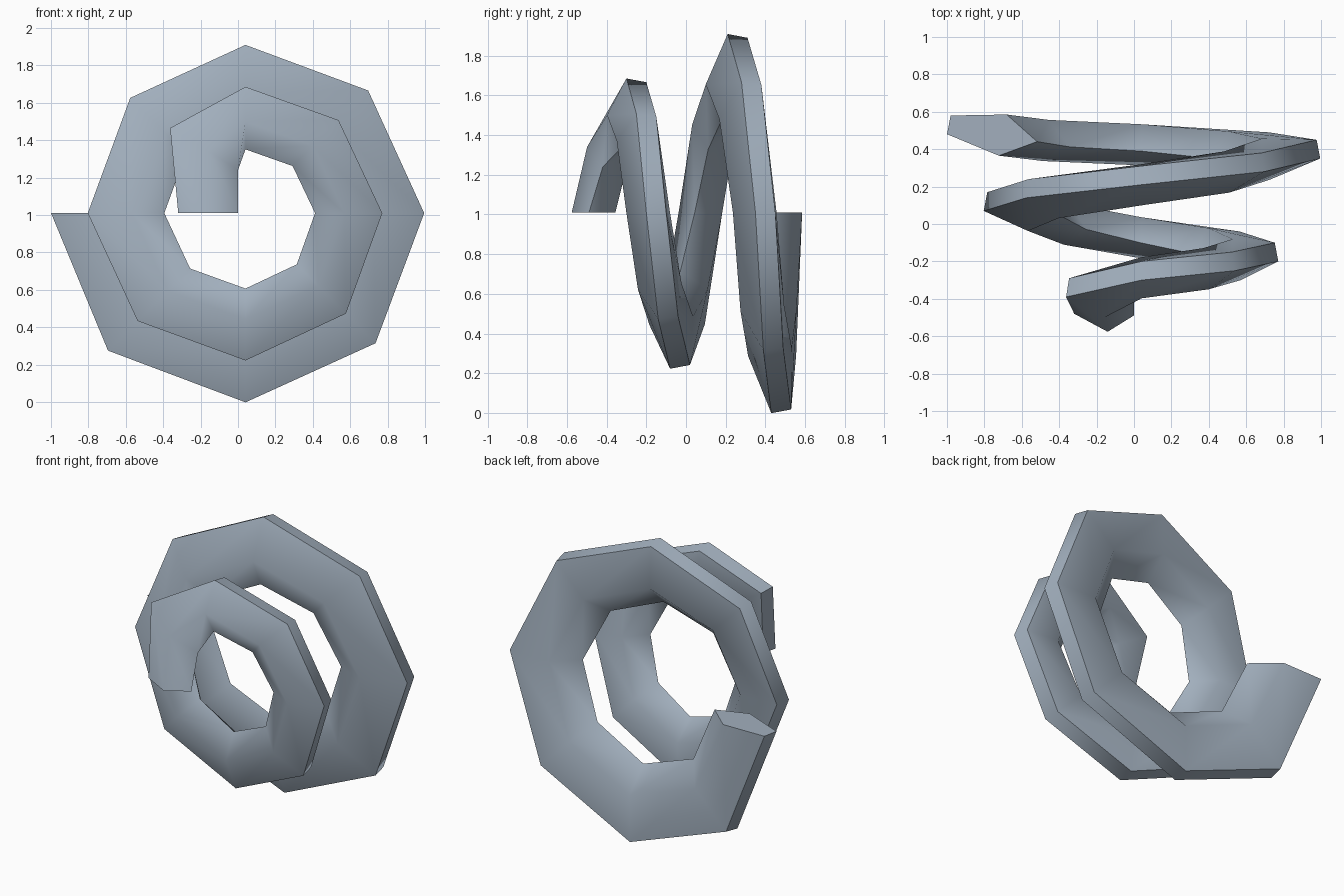
import bpy, bmesh, math

cube = bpy.data.objects.get("Cube")
if cube:
    bpy.data.objects.remove(cube, do_unlink=True)

CX, CZ = 0.04, 1.01          # spiral axis runs along y
STEPS = 16                   # eight steps per turn, two turns
TILT = 0.19                  # lean of the section toward the front
# depth of the outer rim at every second step
DEPTH = [-0.43, -0.25, -0.15, -0.03, 0.12, 0.26, 0.40, 0.48, 0.53]


def rim_depth(k):
    i = k // 2
    return DEPTH[i] if k % 2 == 0 else (DEPTH[i] + DEPTH[i + 1]) / 2


def spine(k):
    """Outer, middle and inner points (x, z) of the section at a step."""
    if k == 0:               # straight tucked-in tip
        return [(-0.31, CZ), (-0.12, CZ), (0.0, CZ)]
    if k == 1:
        return [(-0.355, 1.46), (-0.137, 1.33), (0.0, 1.24)]
    a = math.pi - k * math.pi / 4
    radii = (min(0.61 + 0.028 * k, 1.03), 0.43 + 0.0195 * k, 0.31 + 0.0155 * k)
    return [(CX + r * math.cos(a), CZ + r * math.sin(a)) for r in radii]


def section(k):
    """Five-sided section: flat outer rim, wide middle, pointed inside."""
    outer, middle, inner = spine(k)
    dx, dz = outer[0] - inner[0], outer[1] - inner[1]
    length = math.hypot(dx, dz)
    dx, dz = dx / length, dz / length
    points = []
    for base, w in ((outer, -0.05), (outer, 0.05), (middle, 0.11),
                    (inner, 0.0), (middle, -0.11)):
        drop = math.dist(base, outer)
        points.append((base[0] - dx * w * TILT,
                       rim_depth(k) - drop * TILT + w,
                       base[1] - dz * w * TILT))
    return points


# Loft the sections into a closed coil
bm = bmesh.new()
rings = [[bm.verts.new(p) for p in section(k)] for k in range(STEPS + 1)]
for a, b in zip(rings, rings[1:]):
    for i in range(5):
        j = (i + 1) % 5
        bm.faces.new((a[i], a[j], b[j], b[i]))
bm.faces.new(rings[0])
bm.faces.new(rings[-1])
bmesh.ops.recalc_face_normals(bm, faces=bm.faces[:])

mesh = bpy.data.meshes.new("spiral_horn")
bm.to_mesh(mesh)
bm.free()
horn = bpy.data.objects.new("spiral_horn", mesh)
bpy.context.collection.objects.link(horn)

# Single blue-grey material
mat = bpy.data.materials.new("blue_grey")
mat.use_nodes = True
color = (0.36, 0.43, 0.51, 1.0)
mat.diffuse_color = color
for node in mat.node_tree.nodes:
    if node.type == 'BSDF_PRINCIPLED':
        node.inputs["Base Color"].default_value = color
mesh.materials.append(mat)

# Smooth bends, sharp rim and ends
bpy.ops.object.select_all(action='DESELECT')
horn.select_set(True)
bpy.context.view_layer.objects.active = horn
bpy.ops.object.shade_smooth_by_angle(angle=math.radians(62))
